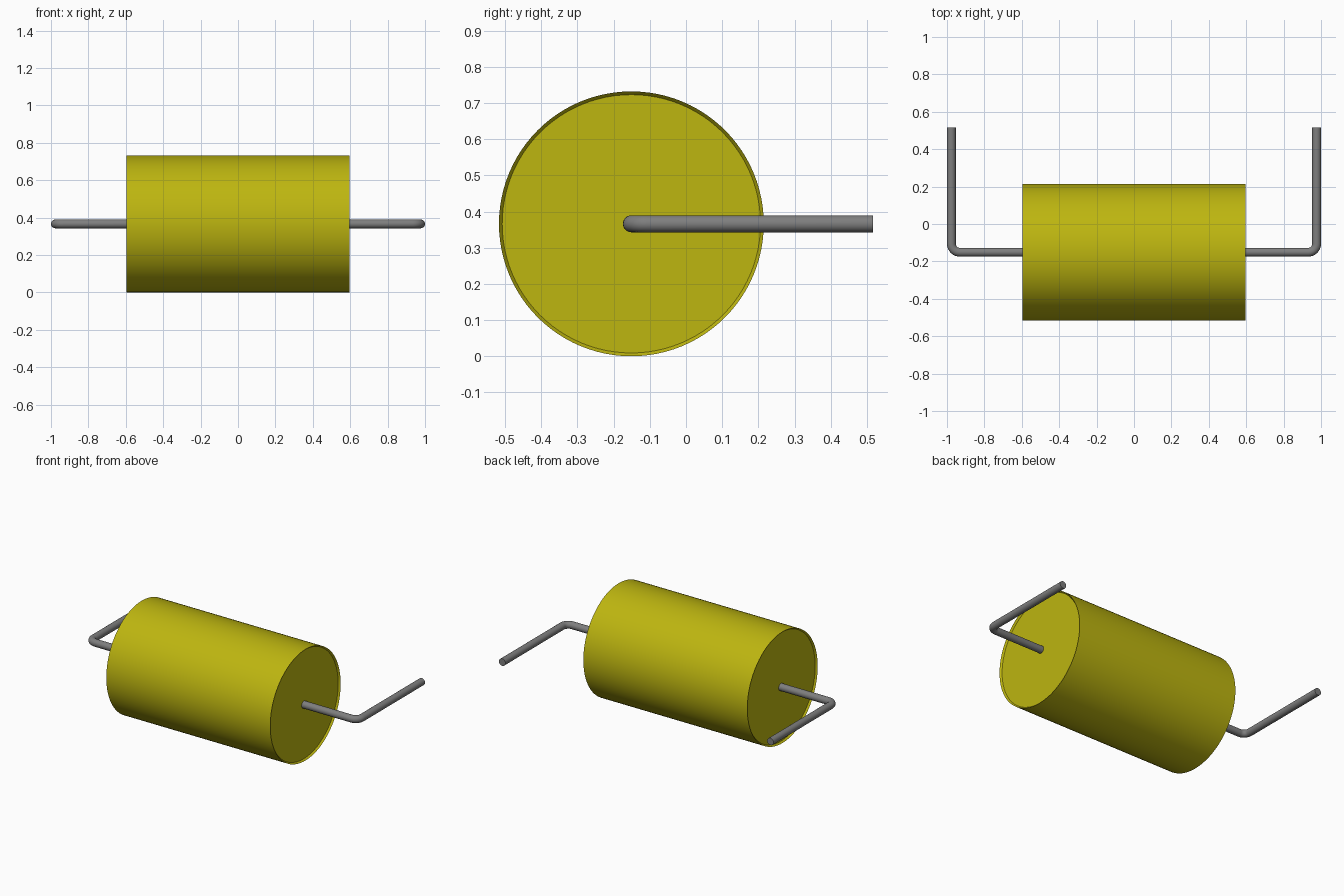
import bpy, bmesh, math

cube = bpy.data.objects.get("Cube")
if cube:
    bpy.data.objects.remove(cube, do_unlink=True)

AXIS_Y, AXIS_Z = -0.151, 0.366     # body axis
RADIUS, HALF = 0.366, 0.597        # body size
RIM, RECESS = 0.009, 0.012         # shallow slanted recess at each end
WIRE = 0.0235                      # lead radius
LEAD_X, LEAD_END, BEND = 0.9765, 0.517, 0.045


def make_material(name, rgb):
    mat = bpy.data.materials.new(name)
    mat.use_nodes = True
    color = (*rgb, 1.0)
    mat.diffuse_color = color
    mat.node_tree.nodes["Principled BSDF"].inputs["Base Color"].default_value = color
    return mat


def shade(obj):
    bpy.ops.object.select_all(action="DESELECT")
    obj.select_set(True)
    bpy.context.view_layer.objects.active = obj
    bpy.ops.object.shade_smooth_by_angle(angle=math.radians(30))


def add_mesh(name, bm, mat):
    bmesh.ops.recalc_face_normals(bm, faces=bm.faces)
    mesh = bpy.data.meshes.new(name)
    bm.to_mesh(mesh)
    bm.free()
    mesh.materials.append(mat)
    obj = bpy.data.objects.new(name, mesh)
    bpy.context.collection.objects.link(obj)
    shade(obj)
    return obj


def bridge(bm, rings):
    """Join consecutive rings with quads and cap both ends."""
    n = len(rings[0])
    for a, b in zip(rings, rings[1:]):
        for i in range(n):
            j = (i + 1) % n
            bm.faces.new((a[i], a[j], b[j], b[i]))
    bm.faces.new(rings[0])
    bm.faces.new(rings[-1])


yellow = make_material("mustard_yellow", (0.51, 0.465, 0.005))
grey = make_material("lead_grey", (0.21, 0.21, 0.21))

# Body: profile (x, radius) revolved around the long axis
profile = [(-HALF + RECESS, RADIUS - RIM), (-HALF, RADIUS),
           (HALF, RADIUS), (HALF - RECESS, RADIUS - RIM)]
bm = bmesh.new()
SIDES = 96
rings = [[bm.verts.new((x, AXIS_Y + r * math.cos(2 * math.pi * i / SIDES),
                        AXIS_Z + r * math.sin(2 * math.pi * i / SIDES)))
          for i in range(SIDES)] for x, r in profile]
bridge(bm, rings)
add_mesh("body", bm, yellow)


# Leads: round wire leaving the end face, bending towards the back
def add_lead(name, side):
    # Each station is (x, y, heading), heading 0 = outwards, 90 deg = back
    stations = [(HALF - 0.06, AXIS_Y, 0.0)]
    for k in range(9):
        a = math.pi / 2 * k / 8
        stations.append((LEAD_X - BEND + BEND * math.sin(a),
                         AXIS_Y + BEND - BEND * math.cos(a), a))
    stations.append((LEAD_X, LEAD_END, math.pi / 2))
    bm = bmesh.new()
    rings = []
    for x, y, a in stations:
        ring = []
        for i in range(24):
            t = 2 * math.pi * i / 24
            u = WIRE * math.cos(t)
            ring.append(bm.verts.new((side * (x + u * math.sin(a)),
                                      y - u * math.cos(a),
                                      AXIS_Z + WIRE * math.sin(t))))
        rings.append(ring)
    bridge(bm, rings)
    add_mesh(name, bm, grey)


add_lead("left_lead", 1)
add_lead("right_lead", -1)
